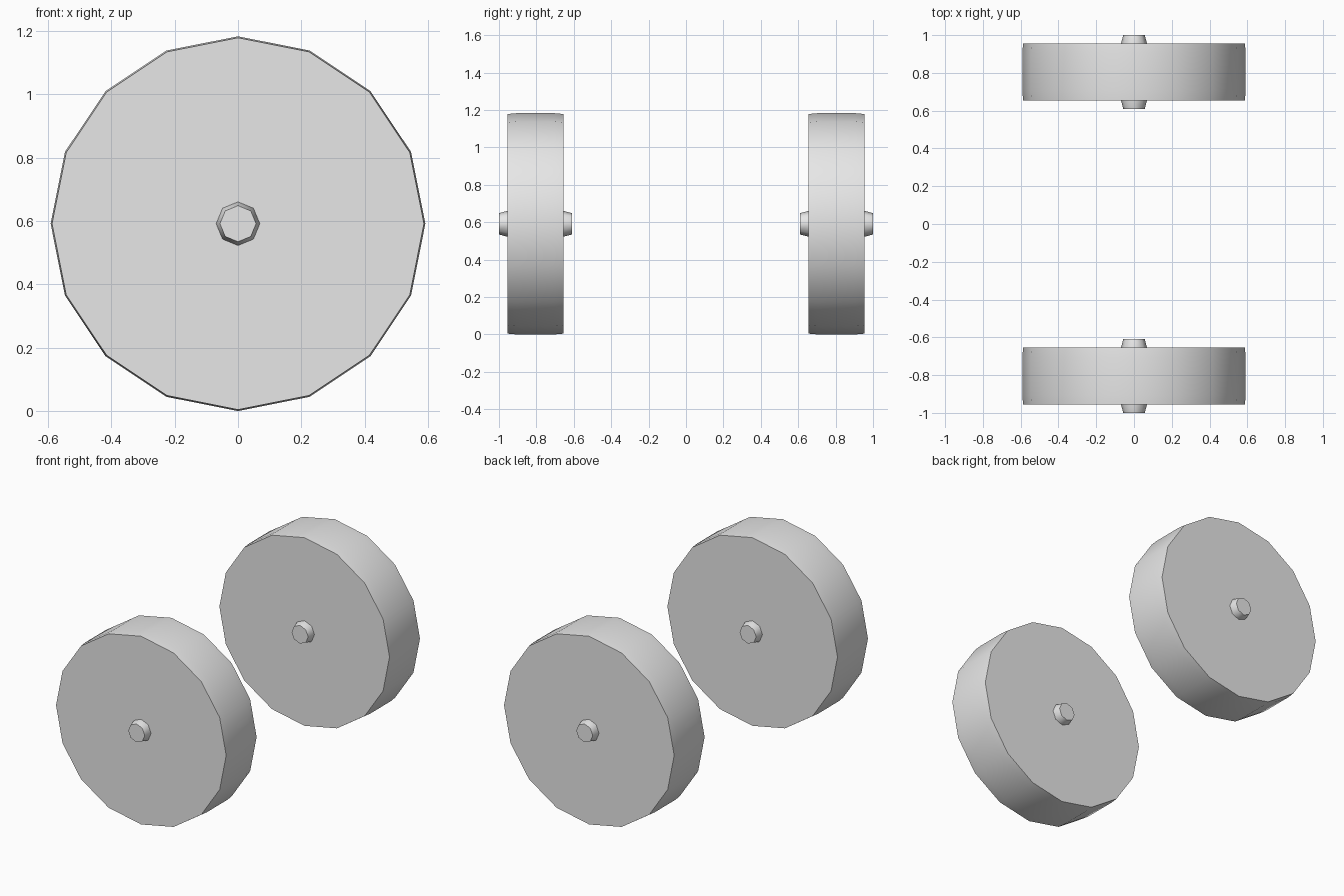
import bpy, bmesh, math

cube = bpy.data.objects.get("Cube")
if cube:
    bpy.data.objects.remove(cube, do_unlink=True)

RADIUS = 0.5915
WHEEL_Y = 0.805

grey = bpy.data.materials.new("light_grey")
grey.use_nodes = True
grey.diffuse_color = (0.8, 0.8, 0.8, 1)
grey.node_tree.nodes["Principled BSDF"].inputs["Base Color"].default_value = (0.8, 0.8, 0.8, 1)


def lathe(name, profile, sides, y):
    """Capped solid turned around the y axis from (offset, radius) pairs."""
    bm = bmesh.new()
    rings = []
    for offset, r in profile:
        angles = [math.tau * i / sides for i in range(sides)]
        rings.append([bm.verts.new((r * math.cos(a), offset, r * math.sin(a))) for a in angles])
    for a, b in zip(rings, rings[1:]):
        for i in range(sides):
            j = (i + 1) % sides
            bm.faces.new((a[i], a[j], b[j], b[i]))
    bm.faces.new(rings[0])
    bm.faces.new(rings[-1])
    bmesh.ops.recalc_face_normals(bm, faces=bm.faces)
    mesh = bpy.data.meshes.new(name)
    bm.to_mesh(mesh)
    bm.free()
    mesh.materials.append(grey)
    obj = bpy.data.objects.new(name, mesh)
    obj.location = (0, y, RADIUS)
    bpy.context.collection.objects.link(obj)
    # Smooth round the tread, sharp at the flat ends
    bpy.ops.object.select_all(action="DESELECT")
    obj.select_set(True)
    bpy.context.view_layer.objects.active = obj
    bpy.ops.object.shade_smooth_by_angle(angle=math.radians(50))


def mirrored(half):
    return [(-o, r) for o, r in reversed(half)] + half


# Slightly crowned tread, and a hub stub tapering on both faces
wheel_profile = mirrored([(0.1, RADIUS), (0.15, 0.587)])
hub_profile = mirrored([(0.15, 0.069), (0.195, 0.057)])

for side, y in (("front", -WHEEL_Y), ("back", WHEEL_Y)):
    lathe(side + "_wheel", wheel_profile, 16, y)
    lathe(side + "_hub", hub_profile, 8, y)
